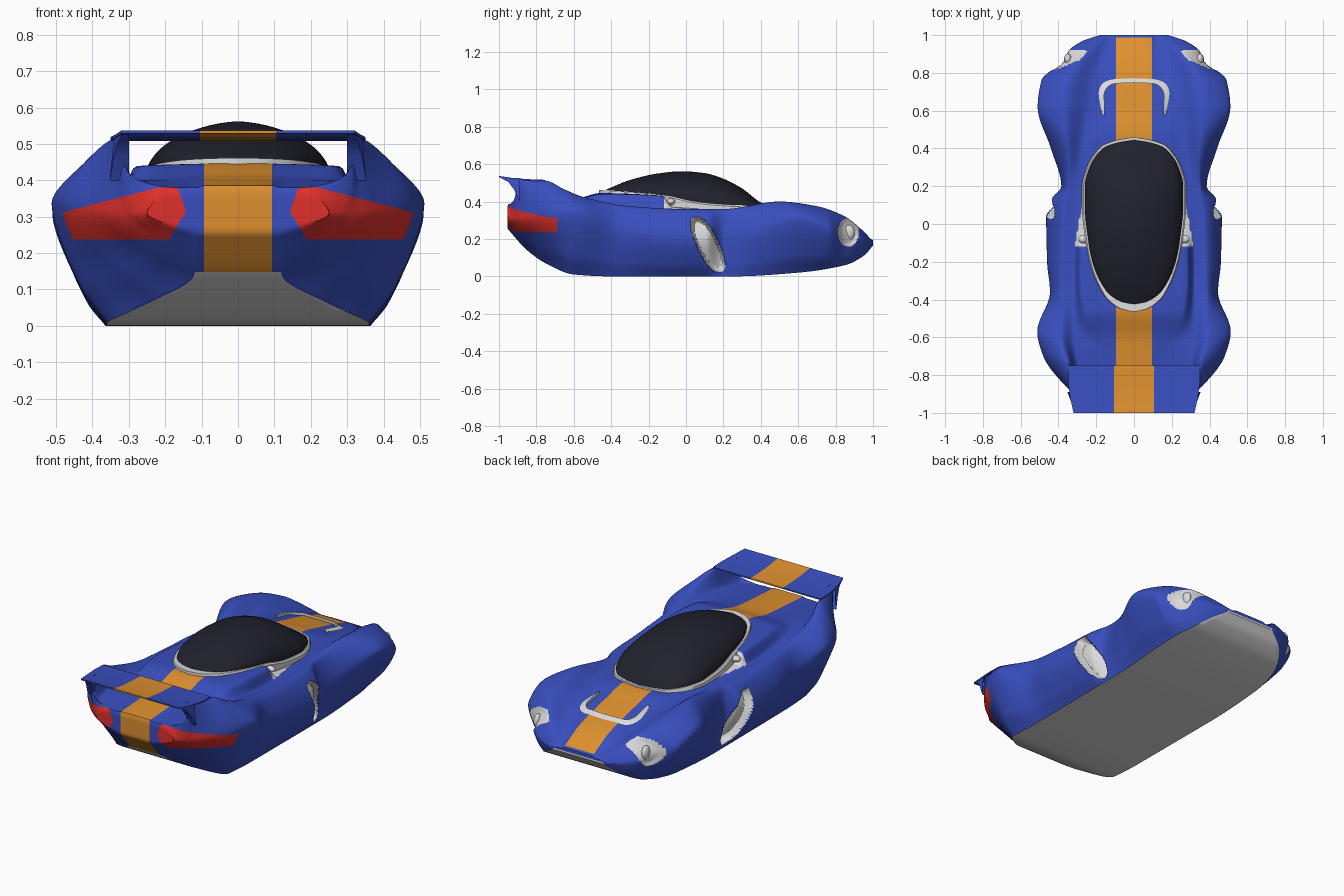
import bpy, bmesh, math
from mathutils import Vector
from mathutils.bvhtree import BVHTree

old = bpy.data.objects.get("Cube")
if old:
    bpy.data.objects.remove(old, do_unlink=True)


def material(name, colour):
    mat = bpy.data.materials.new(name)
    mat.use_nodes = True
    mat.diffuse_color = (*colour, 1)
    mat.node_tree.nodes["Principled BSDF"].inputs["Base Color"].default_value = (*colour, 1)
    return mat


BLUE, ORANGE, WHITE, RED, GLASS = range(5)
PAINTS = [material("blue paint", (.04, .078, .52)),
          material("orange stripe", (.73, .28, .028)),
          material("light trim", (.7, .7, .7)),
          material("red light", (.75, .03, .025)),
          material("dark glass", (.015, .015, .026))]


def smooth_curve(points):
    """Monotone cubic through (t, value) pairs."""
    t, v = zip(*points)
    d = [(v[i + 1] - v[i]) / (t[i + 1] - t[i]) for i in range(len(t) - 1)]
    m = [d[0]] + [2 * a * b / (a + b) if a * b > 0 else 0 for a, b in zip(d, d[1:])] + [d[-1]]

    def value(x):
        x = min(max(x, t[0]), t[-1])
        i = max(k for k in range(len(d)) if t[k] <= x)
        h = t[i + 1] - t[i]
        s = (x - t[i]) / h
        return (v[i] + h * m[i] * s * (1 - s) ** 2 - h * m[i + 1] * s * s * (1 - s)
                + (v[i + 1] - v[i]) * s * s * (3 - 2 * s))
    return value


def finish(name, bm, mirror=True):
    mesh = bpy.data.meshes.new(name)
    bm.to_mesh(mesh)
    bm.free()
    obj = bpy.data.objects.new(name, mesh)
    bpy.context.collection.objects.link(obj)
    for mat in PAINTS:
        mesh.materials.append(mat)
    if mirror:
        obj.modifiers.new("mirror", 'MIRROR').use_clip = True
    bpy.ops.object.select_all(action='DESELECT')
    obj.select_set(True)
    bpy.context.view_layer.objects.active = obj
    bpy.ops.object.shade_smooth_by_angle(angle=math.radians(40))


def loft(rings, rule):
    """Skin half rings (bottom to top, x >= 0) and colour faces by a rule."""
    bm = bmesh.new()
    rows = [[bm.verts.new(p) for p in ring] for ring in rings]
    for a, b in zip(rows, rows[1:]):
        for i in range(len(a) - 1):
            face = bm.faces.new((a[i], b[i], b[i + 1], a[i + 1]))
            face.material_index = rule(face.calc_center_median(), i)
    return bm


# Body: lengthwise profiles of the section's guide points
floor_z = smooth_curve([(-.95, .25), (-.85, .14), (-.75, .07), (-.6, .01), (-.4, 0), (.25, 0),
                        (.6, .02), (.85, .06), (.95, .11), (1, .165)])
floor_x = smooth_curve([(-.95, .11), (-.85, .12), (-.75, .23), (-.6, .36), (.6, .365),
                        (.75, .35), (.85, .32), (.95, .25), (1, .16)])
side_x = smooth_curve([(-.95, .25), (-.85, .37), (-.7, .48), (-.57, .512), (-.36, .445), (-.2, .46),
                       (.05, .465), (.11, .46), (.2, .385), (.4, .44), (.62, .51), (.76, .49),
                       (.85, .395), (.92, .345), (.97, .27), (1, .18)])
side_z = smooth_curve([(-.95, .31), (-.6, .34), (-.35, .25), (0, .2), (.3, .22), (.6, .31),
                       (.85, .22), (1, .175)])
crest_x = smooth_curve([(-.95, .2), (-.9, .325), (-.75, .345), (-.6, .385), (0, .37), (.3, .34),
                        (.6, .37), (.75, .35), (.85, .3), (.95, .21), (1, .14)])
crest_z = smooth_curve([(-.95, .375), (-.92, .41), (-.89, .515), (-.75, .511), (-.65, .465),
                        (-.55, .425), (-.3, .375), (0, .36), (.2, .36), (.5, .4), (.7, .375),
                        (.85, .32), (.95, .24), (1, .185)])
valley_x = smooth_curve([(-.95, .15), (-.9, .27), (-.5, .32), (-.1, .32), (.6, .24), (1, .12)])
valley_z = smooth_curve([(-.95, .38), (-.7, .4), (-.5, .39), (-.2, .36), (.3, .355), (.6, .335),
                         (.85, .265), (1, .185)])
hump_x = smooth_curve([(-.95, .12), (-.7, .15), (-.5, .25), (-.3, .28), (0, .27), (.6, .16), (1, .105)])
hump_z = smooth_curve([(-.95, .38), (-.7, .395), (-.6, .405), (-.45, .44), (-.13, .43), (-.07, .37),
                       (.2, .36), (.45, .36), (.6, .33), (.85, .265), (1, .188)])
STRIPE = .094
SPANS = (12, 28, 24, 8, 6, 6)
FLOOR, CREST = 8, 8 + 12 + 28 + 24


def vent(y, z):
    """Depth of the slanted side inlet, from 0 at its edge."""
    r = abs((y - .117 + .43 * (z - .17)) / .06) ** 2.5 + abs((z - .17) / .147) ** 2.5
    return max(0, 1 - r)


def headlight(y, z):
    return max(0, 1 - ((y - .868) / .056) ** 2 - ((z - .235) / .076) ** 2)


def body_ring(y):
    z0, x0, top = floor_z(y), floor_x(y), hump_z(y) + .006
    sx, sz = side_x(y), side_z(y)
    ring = [(STRIPE * k / 2, z0) for k in range(2)]
    ring += [(STRIPE + (x0 - STRIPE) * k / 6, z0) for k in range(6)]
    sill = (x0 + .5 * (sx - x0), z0 + .32 * (sz - z0))
    guide = [(x0, z0), sill, (sx, sz), (crest_x(y), crest_z(y)),
             (valley_x(y), valley_z(y)), (hump_x(y), hump_z(y)), (STRIPE, top)]
    t = [0]
    for p, q in zip(guide, guide[1:]):
        t.append(t[-1] + math.dist(p, q))
    fx = smooth_curve([(s, p[0]) for s, p in zip(t, guide)])
    fz = smooth_curve([(s, p[1]) for s, p in zip(t, guide)])
    for i, n in enumerate(SPANS):
        for k in range(n):
            s = t[i] + (t[i + 1] - t[i]) * k / n
            x, z = fx(s), fz(s)
            # recessed side inlet and headlight pockets
            if i < 3:
                x -= .05 * min(1, 2.5 * vent(y, z)) + .015 * min(1, 2 * headlight(y, z))
            ring.append((x, z))
    ring += [(STRIPE, top), (STRIPE / 2, top), (0, top)]
    return [Vector((x, y, z)) for x, z in ring]


def body_paint(c, i):
    x, y, z = c
    if i < FLOOR and y > -.86:
        return WHITE
    if x < STRIPE and (i < FLOOR or z > .2 or y < -.9):
        return ORANGE
    if FLOOR <= i < CREST and x > .2 and (vent(y, z) or headlight(y, z)):
        return WHITE
    if i > CREST and -.12 < y < .2 and .2 < x < .31 - .17 * (y + .1):
        return WHITE
    return BLUE


def cap(ring, y, mid, amounts):
    return [[Vector((p.x, y, p.z + (mid - p.z) * a)) for p in ring] for a in amounts]


STEPS = 300
rings = [body_ring(-.95 + 1.95 * k / STEPS) for k in range(STEPS + 1)]
rings = (cap(rings[0], -.955, .31, (1, .8, .6, .4, .2)) + rings
         + cap(rings[-1], 1, .175, (.5, 1)))
shell = loft(rings, body_paint)
surface = BVHTree.FromBMesh(shell)

# Tail lights: cut the tail along the light's straight borders, then paint inside them
BORDERS = [(Vector((.3, -.69, .3)), Vector((0, 1, 0))),
           (Vector((.3, -.8, .237)), Vector((0, 0, -1))),
           (Vector((.3, -.8, .38)), Vector((0, 0, 1))),
           (Vector((.22, -.8, .38)), Vector((.26, 0, 1))),
           (Vector((.143, -.8, .315)), Vector((-1, 0, -.6))),
           (Vector((.143, -.8, .315)), Vector((-1, 0, .35)))]
for point, normal in BORDERS:
    faces = [f for f in shell.faces if f.calc_center_median().y < -.66
             and f.calc_center_median().x > STRIPE]
    geom = {g for f in faces for g in (f, *f.edges, *f.verts)}
    bmesh.ops.bisect_plane(shell, geom=list(geom), dist=.0001, plane_co=point, plane_no=normal)
for face in shell.faces:
    c = face.calc_center_median()
    if all((c - point).dot(normal) < 0 for point, normal in BORDERS):
        face.material_index = RED
finish("body", shell)

# Canopy glass and the trim around its base
glass_x = smooth_curve([(-.425, .0), (-.41, .07), (-.35, .15), (-.2, .22), (-.1, .24), (.1, .26),
                        (.2, .26), (.3, .235), (.4, .165), (.43, .09), (.445, 0)])
glass_base = smooth_curve([(-.43, .462), (-.1, .432), (.05, .4), (.2, .385), (.44, .375)])
glass_top = smooth_curve([(-.425, .465), (-.3, .515), (-.15, .55), (-.02, .562), (.1, .552),
                          (.2, .522), (.3, .47), (.4, .395), (.445, .378)])
canopy, trim = [], []
for k in range(65):
    turn = math.pi * k / 64
    y = .01 - .435 * math.cos(turn)
    base, height = glass_base(y), glass_top(y) - glass_base(y)
    arc = [math.pi / 2 * a / 16 for a in range(16)]
    canopy.append([Vector((glass_x(y) * math.cos(a) ** 1.2, y, base + height * math.sin(a)))
                   for a in arc] + [Vector((0, y, base + height))])
    edge = glass_x(y) + .016 * math.sin(turn) ** .5
    far = y + (.014 if y > 0 else -.04) * abs(math.cos(turn)) ** 3
    trim.append([Vector((x, far, z)) for x, z in
                 ((edge, base - .06), (edge, base - .008), (edge * .97, base), (0, base))])
finish("canopy", loft(canopy, lambda c, i: GLASS))
finish("canopy_trim", loft(trim, lambda c, i: WHITE))

# Rear wing: a thin blade with the centre stripe
wing = bmesh.new()
rows = []
for y, z, tip in ((-.75, .516, .35), (-.83, .519, .35), (-.92, .525, .338), (-1, .537, .32)):
    rows.append([[wing.verts.new((x, y, z + dz)) for x in (0, .105, tip)] for dz in (-.008, 0)])
for a, b in zip(rows, rows[1:]):
    for i in range(2):
        paint = BLUE if i else ORANGE
        wing.faces.new((a[1][i], b[1][i], b[1][i + 1], a[1][i + 1])).material_index = paint
        wing.faces.new((a[0][i], a[0][i + 1], b[0][i + 1], b[0][i])).material_index = paint
    wing.faces.new((a[0][2], a[1][2], b[1][2], b[0][2]))
for lower, upper in (rows[0], rows[-1]):
    for i in range(2):
        quad = (lower[i], lower[i + 1], upper[i + 1], upper[i])
        wing.faces.new(quad).material_index = BLUE if i else ORANGE
bmesh.ops.recalc_face_normals(wing, faces=wing.faces)
finish("rear_wing", wing)

# Curved brackets carrying the overhanging ends of the wing
bracket = []
for y, low, tip in ((-.99, .526, .32), (-.95, .505, .328), (-.92, .465, .335), (-.89, .4, .34)):
    bracket.append([Vector((x, y, z)) for x, z in
                    ((.3, .525), (.3, low), (tip + .012 * (.526 - low) / .12, low), (tip, .525))])
finish("wing_bracket", loft(bracket, lambda c, i: BLUE))

# Hood outlet: a raised lip facing rearwards, laid onto the body surface
OUTER = [(0, .772), (.1, .767), (.165, .745), (.187, .69), (.168, .575)]
INNER = [(0, .748), (.1, .743), (.14, .724), (.158, .68), (.155, .58)]


def draped(path, lift):
    fx = smooth_curve([(i, p[0]) for i, p in enumerate(path)])
    fy = smooth_curve([(i, p[1]) for i, p in enumerate(path)])
    ring = []
    for k in range(33):
        x, y = fx(k / 8), fy(k / 8)
        hit = surface.ray_cast(Vector((max(x, .001), y, 1)), Vector((0, 0, -1)))[0]
        ring.append(Vector((x, y, hit.z + lift)))
    return ring


finish("hood_outlet_lip", loft([draped(INNER, 0), draped(INNER, .016), draped(OUTER, .004)],
                               lambda c, i: WHITE))


# Headlight lenses and side intake horns
def ellipsoid(name, centre, size):
    for side, sign in (("left", 1), ("right", -1)):
        bm = bmesh.new()
        bmesh.ops.create_uvsphere(bm, u_segments=24, v_segments=12, radius=1)
        bmesh.ops.scale(bm, vec=size, verts=bm.verts)
        bmesh.ops.translate(bm, vec=(sign * centre[0], centre[1], centre[2]), verts=bm.verts)
        for face in bm.faces:
            face.material_index = WHITE
        finish(f"{side}_{name}", bm, mirror=False)


ellipsoid("headlight_lens", (.35, .872, .235), (.02, .03, .04))
ellipsoid("intake_horn", (.265, -.08, .4), (.03, .022, .018))
